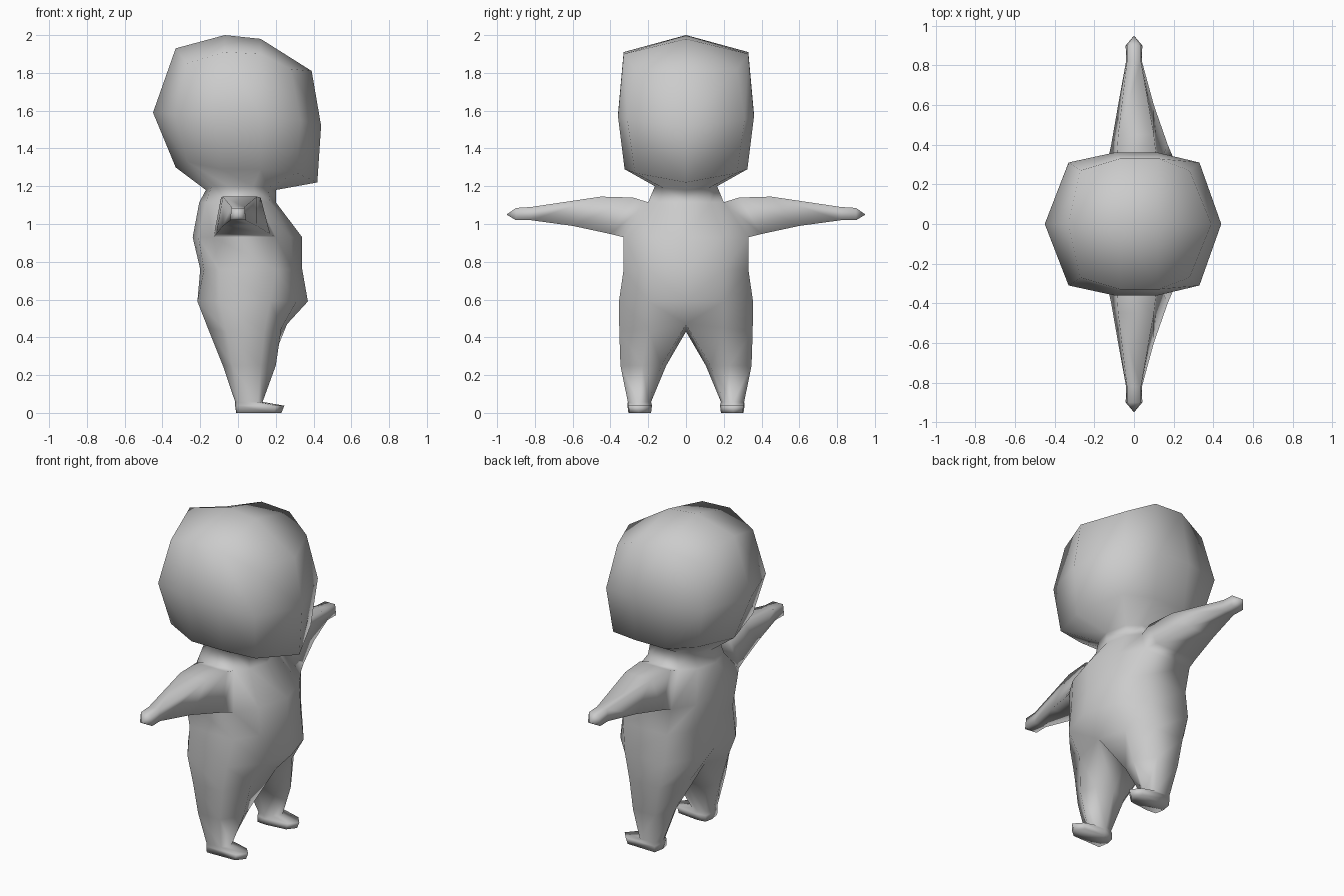
import bpy, bmesh

if "Cube" in bpy.data.objects:
    bpy.data.objects.remove(bpy.data.objects["Cube"])

grey = bpy.data.materials.new("plain grey")
grey.diffuse_color = (0.6, 0.6, 0.6, 1)
grey.use_nodes = True
grey.node_tree.nodes["Principled BSDF"].inputs["Base Color"].default_value = grey.diffuse_color

bm = bmesh.new()


def ring(points):
    return [bm.verts.new(p) for p in points]


def level(z, xy):
    return ring([(x, y, z) for x, y in xy])


def bridge(a, b, closed=False, skip=()):
    n = len(a)
    for i in range(n if closed else n - 1):
        if i not in skip:
            j = (i + 1) % n
            bm.faces.new((a[i], a[j], b[j], b[i]))


# Half of the figure (y > 0); each half ring runs from back centre to front centre
# Head
crown_back = bm.verts.new((-0.07, 0, 2.0))
crown_front = bm.verts.new((0.12, 0, 1.98))
brow = ring([(-.33, 0, 1.93), (-.27, .27, 1.85), (-.07, .33, 1.91),
             (.12, .33, 1.90), (.28, .27, 1.82), (.39, 0, 1.81)])
cheek = ring([(-.45, 0, 1.59), (-.33, .31, 1.58), (-.10, .36, 1.58),
              (.12, .36, 1.57), (.33, .31, 1.55), (.44, 0, 1.52)])
jaw = ring([(-.33, 0, 1.30), (-.27, .27, 1.33), (-.09, .325, 1.29),
            (.12, .325, 1.29), (.31, .27, 1.27), (.42, 0, 1.22)])
neck = ring([(-.17, 0, 1.18), (-.14, .12, 1.20), (-.05, .165, 1.20),
             (.08, .165, 1.20), (.16, .12, 1.19), (.20, 0, 1.18)])
bm.faces.new((crown_back, crown_front, brow[3], brow[2]))
bm.faces.new((crown_back, brow[2], brow[1], brow[0]))
bm.faces.new((crown_front, brow[5], brow[4], brow[3]))

# Torso
collar = level(1.115, [(-.205, 0), (-.17, .13), (-.09, .2), (.11, .2), (.17, .13), (.2, 0)])
chest = level(.93, [(-.24, 0), (-.21, .2), (-.13, .33), (.2, .33), (.28, .2), (.34, 0)])
waist = level(.76, [(-.2, 0), (-.18, .2), (-.1, .33), (.2, .33), (.29, .2), (.34, 0)])
hips = level(.59, [(-.2, 0), (-.215, .18), (-.1, .352), (.17, .355), (.31, .2), (.37, 0)])
rows = [brow, cheek, jaw, neck, collar, chest, waist, hips]
for a, b in zip(rows, rows[1:]):
    bridge(a, b, skip=(2,) if a is collar else ())   # gap left for the arm

# Leg and foot, closed by an extra point on the inner side
thigh = ring([(-.13, 0, .47), (-.16, .18, .45), (-.06, .353, .43),
              (.14, .353, .43), (.23, .2, .45), (.26, 0, .47), (.05, 0, .43)])
bridge(hips, thigh[:6])
knee = level(.25, [(-.04, .13), (-.08, .22), (-.03, .347), (.12, .347),
                   (.2, .23), (.17, .13), (.06, .105)])
ankle = level(.058, [(0, .2), (-.015, .24), (0, .308), (.1, .308),
                     (.13, .25), (.1, .2), (.05, .185)])
foot = level(.038, [(0, .19), (-.015, .24), (0, .31), (.2, .305),
                    (.245, .25), (.2, .2), (.06, .18)])
sole = level(0, [(0, .19), (-.01, .24), (0, .305), (.19, .3),
                 (.23, .25), (.19, .2), (.06, .185)])
leg = [thigh, knee, ankle, foot, sole]
for a, b in zip(leg, leg[1:]):
    bridge(a, b, closed=True)
bm.faces.new(sole)

# Arm and hand: top back, top front, bottom front, bottom back
arm = [[collar[2], collar[3], chest[3], chest[2]]]
for points in (
    [(-.09, .28, 1.14), (.12, .28, 1.14), (.17, .40, .947), (-.115, .40, .947)],
    [(-.08, .45, 1.145), (.10, .45, 1.145), (.10, .60, .99), (-.08, .60, .99)],
    [(-.035, .82, 1.09), (.035, .82, 1.09), (.04, .82, 1.02), (-.04, .82, 1.02)],
    [(-.035, .90, 1.085), (.035, .90, 1.085), (.042, .90, 1.02), (-.042, .90, 1.02)],
):
    arm.append(ring(points))
for a, b in zip(arm, arm[1:]):
    bridge(a, b, closed=True)
tip = bm.verts.new((0, .95, 1.05))
for i in range(4):
    bm.faces.new((arm[-1][i], arm[-1][(i + 1) % 4], tip))

# Mirror the half to the other side
bmesh.ops.mirror(bm, geom=bm.verts[:] + bm.edges[:] + bm.faces[:], axis='Y', merge_dist=.001)
bmesh.ops.remove_doubles(bm, verts=bm.verts[:], dist=.001)
bmesh.ops.recalc_face_normals(bm, faces=bm.faces[:])
for f in bm.faces:
    f.smooth = True

mesh = bpy.data.meshes.new("figure_body")
bm.to_mesh(mesh)
bm.free()
mesh.materials.append(grey)
body = bpy.data.objects.new("figure_body", mesh)
bpy.context.collection.objects.link(body)
